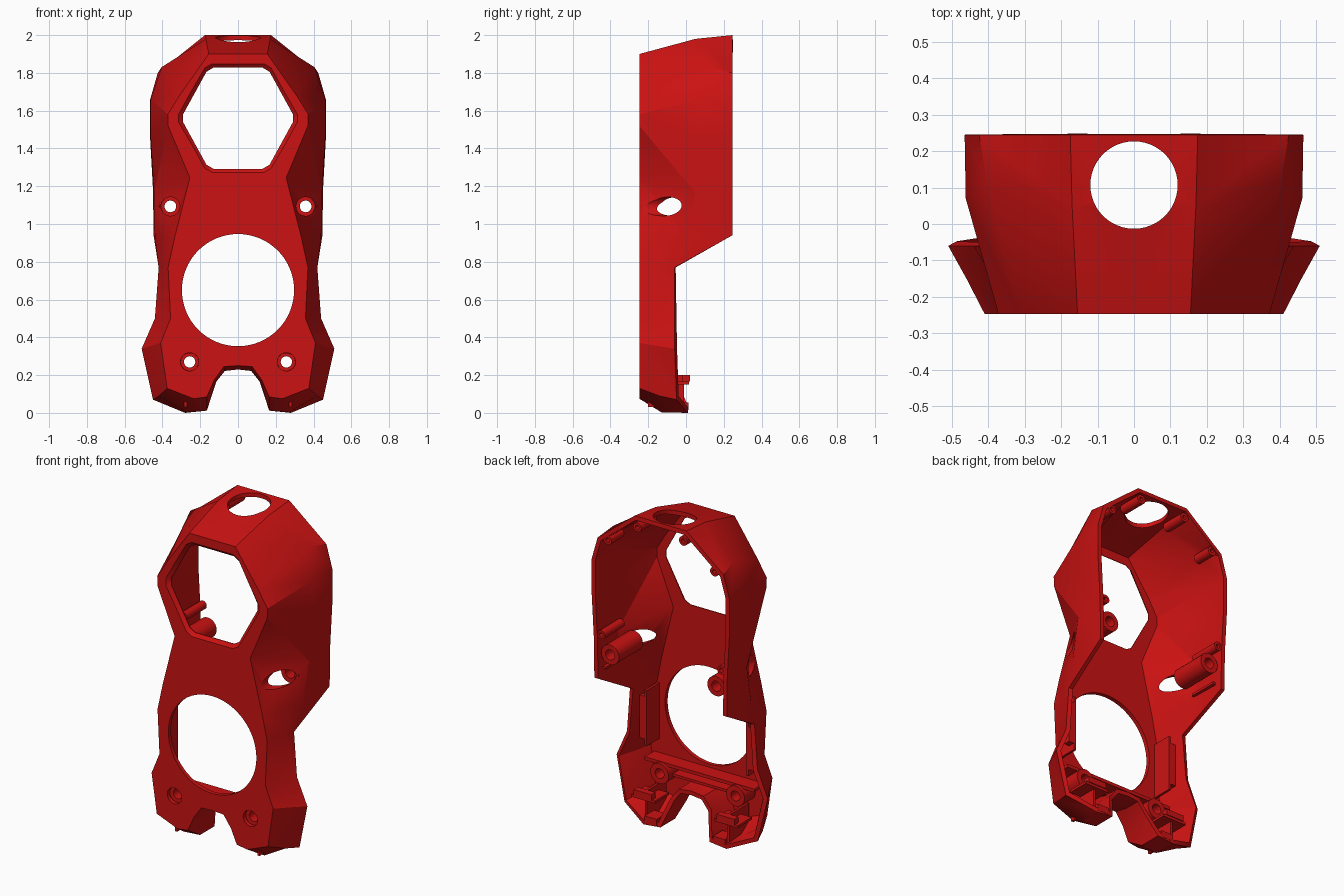
import bpy, bmesh, math
from mathutils import Vector

if "Cube" in bpy.data.objects:
    bpy.data.objects.remove(bpy.data.objects["Cube"])

red = bpy.data.materials.new("red plastic")
red.diffuse_color = (0.60, 0.006, 0.006, 1)
red.use_nodes = True
red.node_tree.nodes["Principled BSDF"].inputs["Base Color"].default_value = red.diffuse_color
FRONT = -0.247


def add_object(name, bm):
    bmesh.ops.recalc_face_normals(bm, faces=bm.faces)
    me = bpy.data.meshes.new(name)
    bm.to_mesh(me)
    bm.free()
    ob = bpy.data.objects.new(name, me)
    bpy.context.collection.objects.link(ob)
    me.materials.append(red)
    return ob


def loft(name, rings, closed=False):
    """Skin rings of points; cap the ends, or join last to first when closed."""
    bm = bmesh.new()
    vs = [[bm.verts.new(p) for p in r] for r in rings]
    n = len(vs[0])
    pairs = list(zip(vs, vs[1:])) + ([(vs[-1], vs[0])] if closed else [])
    for a, b in pairs:
        for i in range(n):
            j = (i + 1) % n
            bm.faces.new((a[i], a[j], b[j], b[i]))
    if not closed:
        bm.faces.new(vs[0])
        bm.faces.new(vs[-1])
    return add_object(name, bm)


def circle(x, y, z, r, n=32):
    return [(x + r * math.cos(2 * math.pi * i / n), y,
             z + r * math.sin(2 * math.pi * i / n)) for i in range(n)]


def smooth(ob):
    bpy.ops.object.select_all(action='DESELECT')
    ob.select_set(True)
    bpy.context.view_layer.objects.active = ob
    bpy.ops.object.shade_smooth_by_angle(angle=math.radians(25))


def tube(name, x, z, y0, y1, r, hole):
    smooth(loft(name, [circle(x, y0, z, r, 24), circle(x, y1, z, r, 24),
                       circle(x, y1, z, hole, 24), circle(x, y0, z, hole, 24)], True))


def box(name, lo, hi):
    bm = bmesh.new()
    bmesh.ops.create_cube(bm, size=1)
    for v in bm.verts:
        v.co = [(a + b) / 2 + c * (b - a) for a, b, c in zip(lo, hi, v.co)]
    return add_object(name, bm)


def cut(target, cutter):
    cutter.hide_render = True
    m = target.modifiers.new("cut", 'BOOLEAN')
    m.operation, m.solver, m.object = 'DIFFERENCE', 'EXACT', cutter
    bpy.context.view_layer.objects.active = target
    bpy.ops.object.modifier_apply(modifier=m.name)
    bpy.data.objects.remove(cutter)


# Right half of the shell, top to bottom: front ridge, middle crease, rear edge
half = [
    ((0, 1.90), (0, .05, 1.98), (0, .245, 2.0)),
    ((.155, 1.90), (.17, .05, 1.98), (.175, .245, 2.0)),
    ((.31, 1.68), (.405, .12, 1.83), (.425, .245, 1.80)),
    ((.372, 1.58), (.462, .07, 1.66), (.465, .245, 1.66)),
    ((.37, 1.52), (.462, .07, 1.45), (.465, .245, 1.45)),
    ((.255, 1.245), (.445, .05, 1.165), (.45, .245, 1.18)),
    ((.335, .93), (.44, 0, .93), (.447, .245, .94)),
    ((.37, .77), (.405, -.12, .77), (.42, -.06, .77)),
    ((.357, .50), (.40, -.15, .50), (.44, -.06, .50)),
    ((.41, .37), (.46, -.15, .355), (.51, -.06, .34)),
    ((.375, .13), (.42, -.14, .09), (.45, -.05, .07)),
    ((.235, .075), (.27, -.13, .003), (.28, .01, 0)),
    ((.165, .085), (.165, -.13, .012), (.165, .01, .012)),
    ((.125, .175), (.12, -.15, .165), (.115, -.05, .165)),
    ((.075, .245), (.07, -.15, .222), (.07, -.05, .222)),
    ((0, .25), (0, -.15, .23), (0, -.05, .23)),
]
bm = bmesh.new()
rows = []
for s in (1, -1):
    for f, m, b in (half if s == 1 else half[-2:0:-1]):
        pts = ((f[0], FRONT, f[1]), m, b)
        rows.append([bm.verts.new((s * x, y, z)) for x, y, z in pts])
count = len(rows)
for i in range(count):
    a, b = rows[i], rows[(i + 1) % count]
    if i >= count // 2:          # same crease direction on the mirrored side
        a, b = b, a
    for k in (0, 1):
        bm.faces.new((a[k], b[k], b[k + 1]))
        bm.faces.new((a[k], b[k + 1], a[k + 1]))
bm.faces.new([r[0] for r in rows])
shell = add_object("shell", bm)
solid = shell.modifiers.new("wall", 'SOLIDIFY')
solid.thickness, solid.offset, solid.use_even_offset = 0.025, -1, True
# the wall grows towards the inside
big = max(shell.data.polygons, key=lambda p: p.area)
if big.normal.y > 0:
    shell.data.flip_normals()
bpy.context.view_layer.objects.active = shell
bpy.ops.object.modifier_apply(modifier="wall")

# Hexagonal window with a chamfered, slightly rounded rim
def hexagon(y, w, top, mid, bottom, tip):
    corners = [Vector((x, y, z)) for x, z in
               ((w, top), (tip, mid), (w, bottom), (-w, bottom), (-tip, mid), (-w, top))]
    ring = []
    for i, c in enumerate(corners):
        for other in (corners[i - 1], corners[(i + 1) % 6]):
            ring.append(c + (other - c).normalized() * .025)
    return ring

cut(shell, loft("window_cutter", [
    hexagon(FRONT - .02, .172, 1.868, 1.56, 1.255, .35),
    hexagon(FRONT + .02, .155, 1.828, 1.56, 1.292, .302),
    hexagon(-.10, .155, 1.828, 1.56, 1.292, .302)]))

# Large round opening, round hole in the top, screw recesses
cut(shell, loft("round_cutter", [circle(0, -.4, .65, .297, 64), circle(0, -.1, .65, .297, 64)]))
top_ring = [[(x, .107 + z, h) for x, y, z in circle(0, 0, 0, .12, 48)] for h in (1.88, 2.2)]
cut(shell, loft("top_cutter", top_ring))
for s in (1, -1):
    cut(shell, loft("side_recess", [circle(s * .358, -.4, 1.093, .05), circle(s * .358, .03, 1.093, .05)]))
    cut(shell, loft("foot_recess", [circle(s * .256, -.4, .27, .052), circle(s * .256, -.12, .27, .045)]))
smooth(shell)

for s, side in ((1, "right"), (-1, "left")):
    # Screw posts
    tube(side + "_side_post", s * .358, 1.093, -.01, .22, .06, .031)
    tube(side + "_foot_post", s * .256, .27, -.215, -.11, .062, .030)
    tube(side + "_top_post", s * .155, 1.935, .10, .249, .028, .012)
    tube(side + "_shoulder_post", s * .36, 1.80, .12, .242, .028, .012)
    tube(side + "_small_post", s * .405, 1.21, .05, .24, .026, .012)

    def inner(name, x0, x1, y0, y1, z0, z1):
        box(side + "_" + name, (min(s * x0, s * x1), y0, z0), (max(s * x0, s * x1), y1, z1))

    # Inner ribs and foot clips
    inner("side_rib", .335, .35, -.225, -.10, .42, .76)
    inner("rib_shelf", .345, .385, -.14, -.10, .46, .72)
    inner("post_rib", .40, .432, .02, .20, .985, 1.0)
    inner("foot_clip", .20, .36, -.12, .015, .15, .165)
    inner("foot_hook", .22, .34, -.02, .02, .165, .20)
    inner("foot_divider", .27, .285, -.20, -.01, .03, .20)
    inner("foot_step", .19, .27, -.08, .012, .015, .055)
# Cross bar under the round opening
box("cross_bar", (-.37, -.225, .315), (.37, -.13, .335))
box("lower_bar", (-.20, -.225, .255), (.20, -.15, .27))
